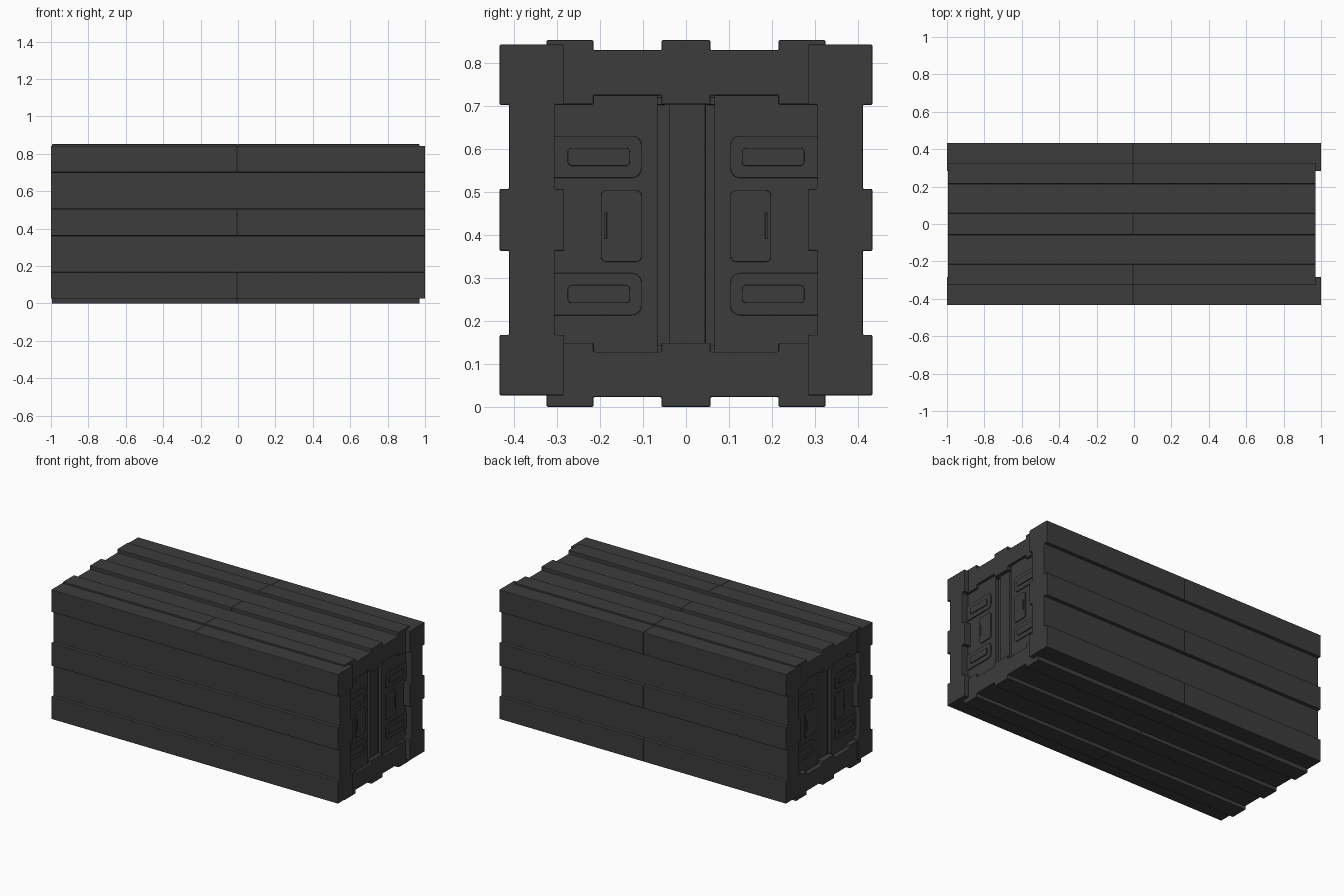
import bpy
import bmesh
from math import radians
from mathutils import Matrix, Vector

cube = bpy.data.objects.get("Cube")
if cube:
    bpy.data.objects.remove(cube, do_unlink=True)

# Single dark grey paint
paint = bpy.data.materials.new("dark_grey_paint")
paint.use_nodes = True
grey = (0.045, 0.045, 0.045, 1)
paint.diffuse_color = grey
bsdf = paint.node_tree.nodes["Principled BSDF"]
bsdf.inputs["Base Color"].default_value = grey
bsdf.inputs["Roughness"].default_value = 0.7

MID_Z = 0.426


def finish(name, bm, bevel):
    """Turn a bmesh into a painted object with softened edges."""
    bmesh.ops.recalc_face_normals(bm, faces=bm.faces)
    mesh = bpy.data.meshes.new(name)
    bm.to_mesh(mesh)
    bm.free()
    obj = bpy.data.objects.new(name, mesh)
    bpy.context.collection.objects.link(obj)
    mesh.materials.append(paint)
    if bevel:
        mod = obj.modifiers.new("soft_edges", 'BEVEL')
        mod.width = bevel
        mod.segments = 2
        mod.limit_method = 'ANGLE'
        mod.angle_limit = radians(40)
    return obj


def extrude_x(name, points, x0, x1, matrix=Matrix(), corner=0, round_if=None, bevel=0.003):
    """Extrude a (y, z) outline from x0 to x1, optionally rounding its corners."""
    bm = bmesh.new()
    bm.faces.new([bm.verts.new((x0, y, z)) for y, z in points])
    if corner:
        verts = [v for v in bm.verts if round_if is None or round_if(v.co)]
        bmesh.ops.bevel(bm, geom=verts, offset=corner, segments=4,
                        profile=0.5, affect='VERTICES')
    side = bmesh.ops.extrude_face_region(bm, geom=list(bm.faces))
    moved = [g for g in side["geom"] if isinstance(g, bmesh.types.BMVert)]
    bmesh.ops.translate(bm, verts=moved, vec=(x1 - x0, 0, 0))
    bm.transform(matrix)
    return finish(name, bm, bevel)


def rect(u0, u1, v0, v1):
    return [(u0, v0), (u1, v0), (u1, v1), (u0, v1)]


def rib_outline(half, rib_edge, mid, outer, groove, inner, inner_groove):
    """Corrugated wall section: three ribs, two grooves, on both faces."""
    cuts = [-half, -rib_edge, -mid, mid, rib_edge, half]
    top, under = [], []
    for i in range(5):
        is_rib = i % 2 == 0
        for u in cuts[i:i + 2]:
            top.append((u, outer if is_rib else groove))
            under.append((u, inner if is_rib else inner_groove))
    return top + under[::-1]


def wall(name, section, x0, x1, matrix):
    """Two half-length corrugated shells, joined by a plank flush with the grooves."""
    half, rib_edge, mid, outer, groove, inner, inner_groove = section
    outline = rib_outline(*section)
    seam = -0.005
    extrude_x(name + "_right_half", outline, x0, seam, matrix)
    extrude_x(name + "_left_half", outline, seam, x1, matrix)
    inset = 0.01
    extrude_x(name + "_joint", rect(inset - half, half - inset, inner_groove, groove),
              -0.05, 0.05, matrix, bevel=0)


# Corrugated walls: section is width, rib edge, mid rib, then surface distances
side_section = (0.4075, 0.267, 0.072, 0.433, 0.411, 0.283, 0.305)
deck_section = (0.324, 0.215, 0.057, 0.426, 0.403, 0.277, 0.298)
quarter = Matrix.Rotation(radians(90), 4, 'X')
lift = Matrix.Translation((0, 0, MID_Z))
side_lift = Matrix.Translation((0, 0, 0.4345))
wall("front_wall", side_section, -1, 1, side_lift @ quarter)
wall("back_wall", side_section, -1, 1, side_lift @ quarter.inverted())
wall("roof", deck_section, -0.994, 0.97, lift)
wall("floor", deck_section, -0.994, 0.97, lift @ Matrix.Rotation(radians(180), 4, 'X'))


def door_end(end, face, turn):
    """Pair of recessed door leaves with pressed panels; face is the leaf surface."""
    back = face - 0.05

    # Centre channel and cover strip
    extrude_x(end + "_door_back", rect(-0.33, 0.33, 0.11, 0.74), back - 0.02, face - 0.02, turn,
              bevel=0)
    extrude_x(end + "_door_cover_strip", rect(-0.04, 0.045, 0.12, 0.73),
              back, face - 0.008, turn)

    for s, label in ((-1, "front"), (1, "back")):
        name = end + "_" + label

        def plate(part, y0, y1, z0, z1, depth, height, corner, rule=None, bevel=0.002):
            outline = rect(s * y0, s * y1, z0, z1)
            extrude_x(name + "_" + part, outline, face + depth, face + depth + height,
                      turn, corner, rule, bevel)

        # Leaf and lock rod ends
        plate("door_leaf", 0.066, 0.33, 0.11, 0.74, -0.05, 0.05, 0)
        for z in (0.135, 0.711):
            plate("lock_rod_end", 0.047, 0.068, z - 0.009, z + 0.009, -0.04, 0.035, 0.003)

        # Upper and lower pressed panels, rounded toward the centre
        for z in (0.262, 0.581):
            plate("pressed_panel", 0.103, 0.32, z - 0.049, z + 0.049, -0.02, 0.026, 0.022,
                  lambda co: abs(co.y) < 0.2)
            plate("pressed_inset", 0.13, 0.275, z - 0.021, z + 0.021, -0.01, 0.022, 0.01)

        # Middle lock plate and handle
        plate("lock_plate", 0.103, 0.198, 0.337, 0.503, -0.01, 0.016, 0.013)
        plate("handle", 0.184, 0.191, 0.39, 0.452, 0, 0.012, 0, bevel=0.001)


door_end("left", 0.955, Matrix())
door_end("right", 0.965, Matrix.Rotation(radians(180), 4, 'Z'))
